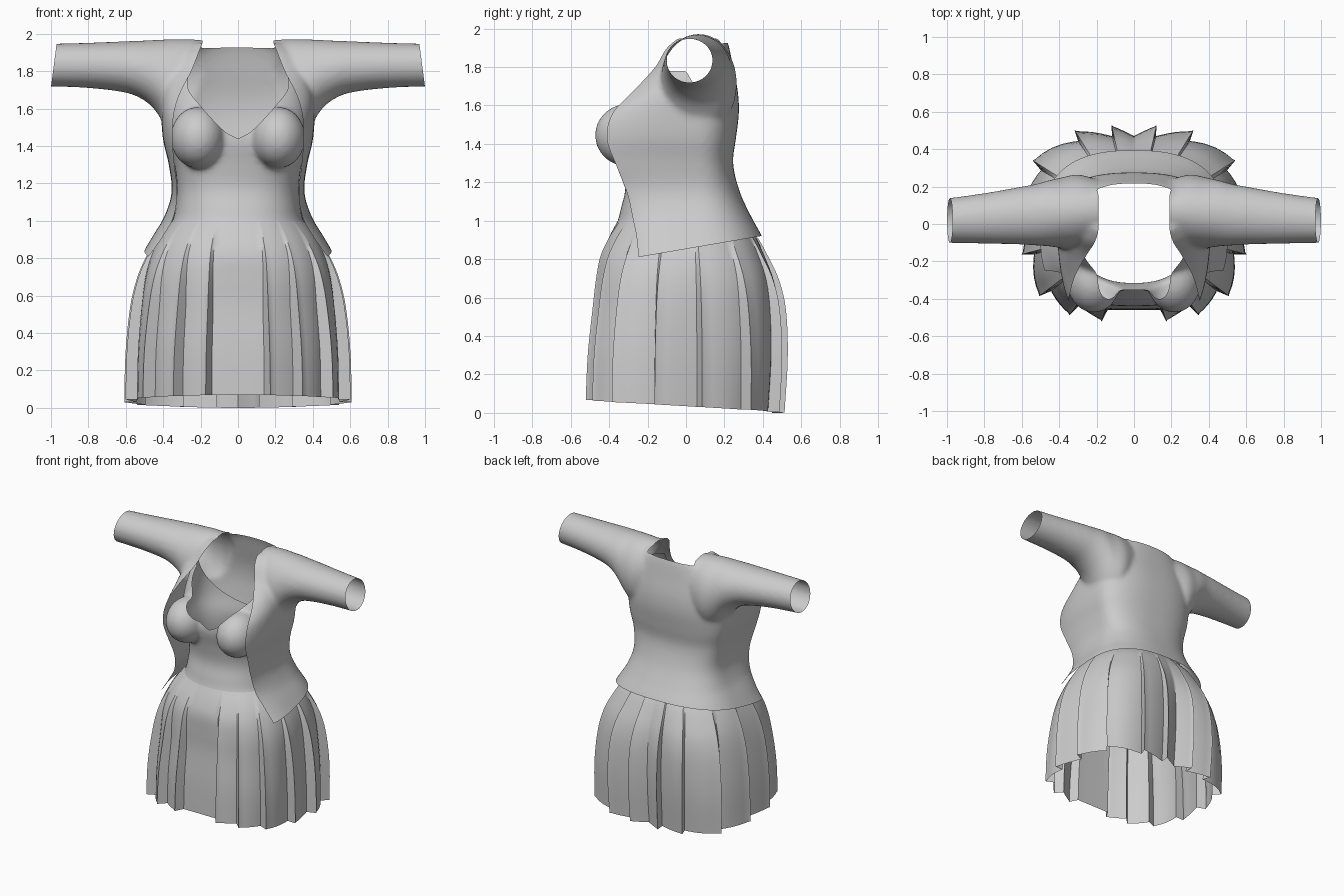
import bpy, bmesh, math
from mathutils import Vector

cube = bpy.data.objects.get("Cube")
if cube:
    bpy.data.objects.remove(cube)

fabric = bpy.data.materials.new("light_grey_fabric")
fabric.use_nodes = True
GREY = (0.6, 0.6, 0.6, 1)
fabric.diffuse_color = GREY
fabric.node_tree.nodes["Principled BSDF"].inputs["Base Color"].default_value = GREY


def lookup(table, t):
    """Smooth curve through rows of (key, values...), keys ascending."""
    if t <= table[0][0]:
        return table[0][1:]
    if t >= table[-1][0]:
        return table[-1][1:]
    i = max(k for k in range(len(table) - 1) if table[k][0] <= t)
    before, p, q, after = table[max(i - 1, 0)], table[i], table[i + 1], table[min(i + 2, len(table) - 1)]
    span = q[0] - p[0]
    u = (t - p[0]) / span
    values = []
    for c in range(1, len(p)):
        m = (q[c] - before[c]) / (q[0] - before[0]) * span
        n = (after[c] - p[c]) / (after[0] - p[0]) * span
        d = q[c] - p[c]
        values.append(p[c] + u * (m + u * ((3 * d - 2 * m - n) + u * (m + n - 2 * d))))
    return values


def radius(t, a, b, n):
    """Polar radius of a rounded box outline."""
    return ((abs(math.sin(t)) / a) ** n + (abs(math.cos(t)) / b) ** n) ** (-1 / n)


def loft(bm, rings):
    """Closed solid through a list of rings."""
    rows = [[bm.verts.new(p) for p in ring] for ring in rings]
    count = len(rows[0])
    for low, high in zip(rows, rows[1:]):
        for i in range(count):
            j = (i + 1) % count
            bm.faces.new((low[i], low[j], high[j], high[i]))
    bm.faces.new(rows[0])
    bm.faces.new(rows[-1])


def torso_ring(z, width, front, back, centre, n_front, n_back, count=72):
    ring = []
    for i in range(count):
        t = math.tau * i / count
        facing_front = math.cos(t) > 0
        r = radius(t, width, front if facing_front else back, n_front if facing_front else n_back)
        ring.append(Vector((r * math.sin(t), centre - r * math.cos(t), z)))
    return ring


def trim(bm, field):
    """Cut the mesh cleanly where field is zero and drop the positive side."""
    bmesh.ops.triangulate(bm, faces=bm.faces[:])
    value = {v: field(*v.co) for v in bm.verts}
    value = {v: f if abs(f) > 1e-5 else 1e-5 for v, f in value.items()}
    seam = []
    for edge in bm.edges[:]:
        a, b = edge.verts
        if value[a] * value[b] < 0:
            seam.append(bmesh.utils.edge_split(edge, a, value[a] / (value[a] - value[b]))[1])
    bmesh.ops.connect_verts(bm, verts=seam)
    bmesh.ops.delete(bm, geom=[v for v, f in value.items() if f > 0], context='VERTS')


def make_object(name, bm):
    mesh = bpy.data.meshes.new(name)
    bm.to_mesh(mesh)
    bm.free()
    obj = bpy.data.objects.new(name, mesh)
    bpy.context.collection.objects.link(obj)
    return obj


def finish(obj, angle):
    obj.data.materials.clear()
    obj.data.materials.append(fabric)
    bpy.ops.object.select_all(action='DESELECT')
    obj.select_set(True)
    bpy.context.view_layer.objects.active = obj
    bpy.ops.object.shade_smooth_by_angle(angle=math.radians(angle))


def fuse_and_trim(name, bm, smoothing, *fields):
    """Merge overlapping solids into one smooth skin, then cut its openings."""
    bmesh.ops.recalc_face_normals(bm, faces=bm.faces[:])
    obj = make_object(name, bm)
    remesh = obj.modifiers.new("fuse", 'REMESH')
    remesh.mode = 'VOXEL'
    remesh.voxel_size = 0.014
    smooth = obj.modifiers.new("soften", 'SMOOTH')
    smooth.iterations = smoothing
    graph = bpy.context.evaluated_depsgraph_get()
    skin = bpy.data.meshes.new_from_object(obj.evaluated_get(graph))
    obj.modifiers.clear()
    obj.data = skin
    bm = bmesh.new()
    bm.from_mesh(skin)
    for field in fields:
        trim(bm, field)
    bm.to_mesh(skin)
    bm.free()
    finish(obj, 60)


def steps(low, high, count):
    return [low + (high - low) * i / count for i in range(count + 1)]


# Jacket body: height, half width, half opening, front edge y, back y
BODY = [(.72, .58, .55, -.25, .48), (.82, .515, .47, -.25, .44), (.92, .455, .40, -.26, .395),
        (1.02, .395, .345, -.28, .34), (1.15, .355, .325, -.31, .28), (1.3, .37, .34, -.37, .245),
        (1.43, .40, .35, -.415, .26), (1.56, .41, .345, -.385, .275), (1.67, .41, .315, -.28, .27),
        (1.8, .38, .25, -.16, .245), (1.9, .31, .21, -.1, .225), (1.95, .24, .19, -.04, .21)]
# Sleeves and shoulders: distance from middle, y range, z range
SLEEVE = [(0, -.08, .2, 1.5, 1.94), (.2, -.1, .24, 1.5, 1.967), (.3, -.13, .265, 1.45, 1.972),
          (.38, -.13, .25, 1.5, 1.97), (.45, -.12, .235, 1.6, 1.967), (.52, -.115, .215, 1.655, 1.963),
          (.6, -.11, .2, 1.685, 1.96), (.8, -.105, .165, 1.71, 1.952), (1.05, -.1, .13, 1.72, 1.945)]
# How far back the neck opening reaches at each height
NECK = [(1.8, 0), (1.88, .15), (1.92, .17), (1.94, .4)]
CENTRE = .05

bm = bmesh.new()
rings = []
for z in steps(.72, 1.95, 50):
    width, opening, edge, back = lookup(BODY, z)
    front = (CENTRE - edge) / (1 - (opening / width) ** 3) ** (1 / 3)
    rings.append(torso_ring(z, width, front, back - CENTRE, CENTRE, 3, 2.5))
loft(bm, rings)
rings = []
for x in steps(-1.05, 1.05, 84):
    y0, y1, z0, z1 = lookup(SLEEVE, abs(x))
    rings.append([Vector((x, (y0 + y1) / 2 + (y1 - y0) / 2 * math.cos(t), (z0 + z1) / 2 + (z1 - z0) / 2 * math.sin(t)))
                  for t in steps(0, math.tau, 48)[:-1]])
loft(bm, rings)
fuse_and_trim("jacket", bm, 8,
              lambda x, y, z: abs(x) - .97 - .13 * (1.945 - z),
              lambda x, y, z: .853 + .172 * y - z,
              lambda x, y, z: min(lookup(BODY, z)[1] - abs(x), lookup(NECK, z)[0] - y))

# Dress bodice: height, half width, front y, back y
BODICE = [(.9, .42, .40, .36), (1, .35, .355, .30), (1.06, .335, .34, .28), (1.17, .325, .315, .25),
          (1.3, .34, .33, .22), (1.44, .375, .355, .235), (1.56, .38, .32, .245), (1.67, .37, .25, .24),
          (1.8, .33, .15, .22), (1.93, .25, .06, .18)]
NECKLINE = [(1.44, 0), (1.47, .06), (1.53, .125), (1.62, .205), (1.69, .26), (1.74, .27), (1.8, .26)]

bm = bmesh.new()
loft(bm, [torso_ring(z, *lookup(BODICE, z), 0, 2.4, 2.4) for z in steps(.9, 1.93, 44)])
for side in (-1, 1):
    bust = bmesh.ops.create_uvsphere(bm, u_segments=32, v_segments=20, radius=1)["verts"]
    bmesh.ops.scale(bm, vec=(.145, .175, .165), verts=bust)
    bmesh.ops.translate(bm, vec=(.215 * side, -.3, 1.445), verts=bust)
fuse_and_trim("dress_bodice", bm, 14,
              lambda x, y, z: 1 - z,
              lambda x, y, z: z - 1.78 + 1.7 * max(0, y),
              lambda x, y, z: min(lookup(NECKLINE, z)[0] - abs(x), -y) if z > 1.44 else 1.4 * (z - 1.44) - abs(x))

# Pleated skirt: height, half width, front y, back y, outline squareness, pleat depth
SKIRT = [(0, .565, .485, .47, 3, .045), (.3, .56, .475, .49, 3, .042), (.55, .54, .455, .485, 2.9, .036),
         (.7, .515, .45, .46, 2.8, .024), (.82, .475, .44, .415, 2.6, .012), (.92, .42, .40, .365, 2.5, .005),
         (1, .35, .355, .30, 2.4, 0)]
PLEATS = [17, 34, 51, 73, 96, 120, 146, 166, 180]

# Each pleat rises sharply to a ridge and slopes back to the next fold
columns = [(a, -.5) for a in steps(0, 17, 4)[:-1]]
for start, end in zip(PLEATS, PLEATS[1:]):
    for u in (0, .08, .13, .3, .5, .7, .9):
        columns.append((start + (end - start) * u, -.5 + u / .08 * 1.5 if u < .1 else 1 - 1.5 * u))
columns.append((180, -.5))
columns += [(-angle, offset) for angle, offset in columns[-2:0:-1]]

bm = bmesh.new()
rows = []
for s in steps(0, 1, 28):
    row = []
    for degrees, offset in columns:
        t = math.radians(degrees)
        hem = .035 + .035 * math.cos(t)
        z = hem + (1 - hem) * s
        width, front, back, square, depth = lookup(SKIRT, z)
        r = radius(t, width, front if math.cos(t) > 0 else back, square) + depth * offset
        row.append(bm.verts.new((r * math.sin(t), -r * math.cos(t), z)))
    rows.append(row)
for low, high in zip(rows, rows[1:]):
    for i in range(len(columns)):
        j = (i + 1) % len(columns)
        bm.faces.new((low[i], low[j], high[j], high[i]))
finish(make_object("pleated_skirt", bm), 40)
